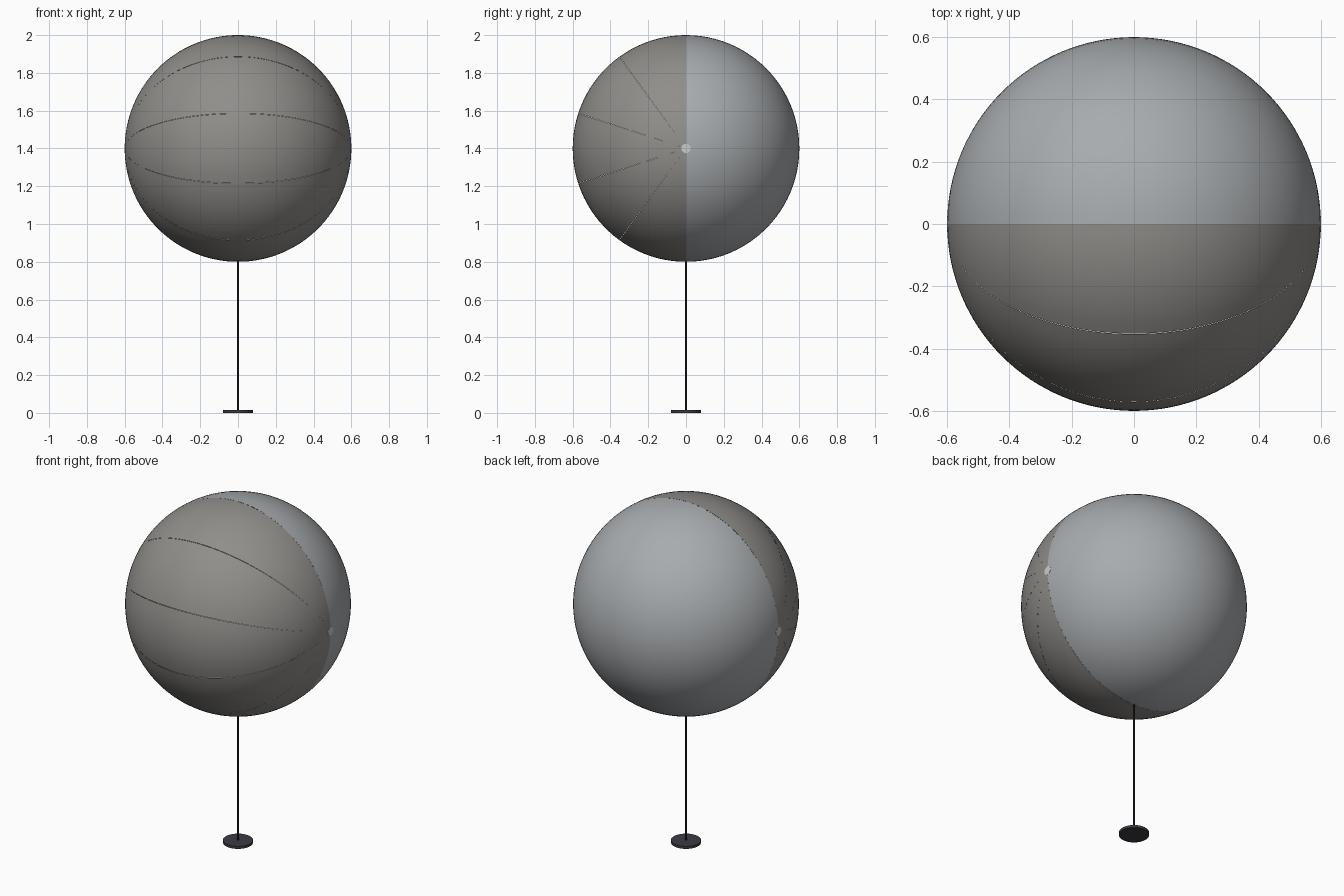
import bpy, bmesh
from math import sin, cos, pi, radians

if "Cube" in bpy.data.objects:
    bpy.data.objects.remove(bpy.data.objects["Cube"])

R, CZ = 0.6, 1.4


def material(name, rgb):
    m = bpy.data.materials.new(name)
    m.diffuse_color = (*rgb, 1)
    m.use_nodes = True
    m.node_tree.nodes["Principled BSDF"].inputs["Base Color"].default_value = m.diffuse_color
    return m


warm = material("warm_grey", (0.28, 0.27, 0.255))
cool = material("cool_grey", (0.39, 0.41, 0.425))
dark = material("dark_metal", (0.02, 0.02, 0.025))
base_mat = material("dark_base", (0.045, 0.043, 0.055))
light = material("light_metal", (0.6, 0.6, 0.6))


def lune(name, a0, a1, steps, mat, rows=64):
    """Sphere slice between two angles turned about the x axis (0 faces -y, 90 up)."""
    bm = bmesh.new()
    grid = []
    for i in range(steps + 1):
        a = radians(a0 + (a1 - a0) * i / steps)
        line = []
        for j in range(1, rows):
            t = pi * j / rows
            line.append(bm.verts.new((-R * cos(t), -R * sin(t) * cos(a), CZ + R * sin(t) * sin(a))))
        grid.append(line)
    left, right = bm.verts.new((-R, 0, CZ)), bm.verts.new((R, 0, CZ))
    for p, q in zip(grid, grid[1:]):
        bm.faces.new((left, p[0], q[0]))
        bm.faces.new((p[-1], right, q[-1]))
        for j in range(rows - 2):
            bm.faces.new((p[j], p[j + 1], q[j + 1], q[j]))
    for f in bm.faces:
        f.smooth = True
        f.normal_update()
        if f.normal.dot(f.calc_center_median() - type(f.normal)((0, 0, CZ))) < 0:
            f.normal_flip()
    me = bpy.data.meshes.new(name)
    bm.to_mesh(me)
    bm.free()
    me.materials.append(mat)
    bpy.context.collection.objects.link(bpy.data.objects.new(name, me))


def cylinder(name, r, depth, loc, mat, rot=(0, 0, 0), sides=32):
    bpy.ops.mesh.primitive_cylinder_add(vertices=sides, radius=r, depth=depth, location=loc, rotation=rot)
    ob = bpy.context.object
    ob.name = name
    ob.data.materials.append(mat)
    bpy.ops.object.shade_smooth_by_angle()


# Back half of the globe
lune("back_shell", 90, 270, 48, cool)

# Five front panels, meeting at hairline seams
for k in range(5):
    start = -90 + 36 * k
    lune(f"front_panel_{k + 1}", start + 0.07, start + 35.93, 10, warm)

# Side pivots
for side, s in (("left", -1), ("right", 1)):
    cylinder(f"pivot_{side}", 0.025, 0.03, (s * 0.586, 0, CZ), light, (0, pi / 2, 0), 24)

# Stem and foot
cylinder("stem", 0.005, 0.79, (0, 0, 0.405), dark, sides=16)
cylinder("foot", 0.08, 0.015, (0, 0, 0.0075), base_mat, sides=48)
